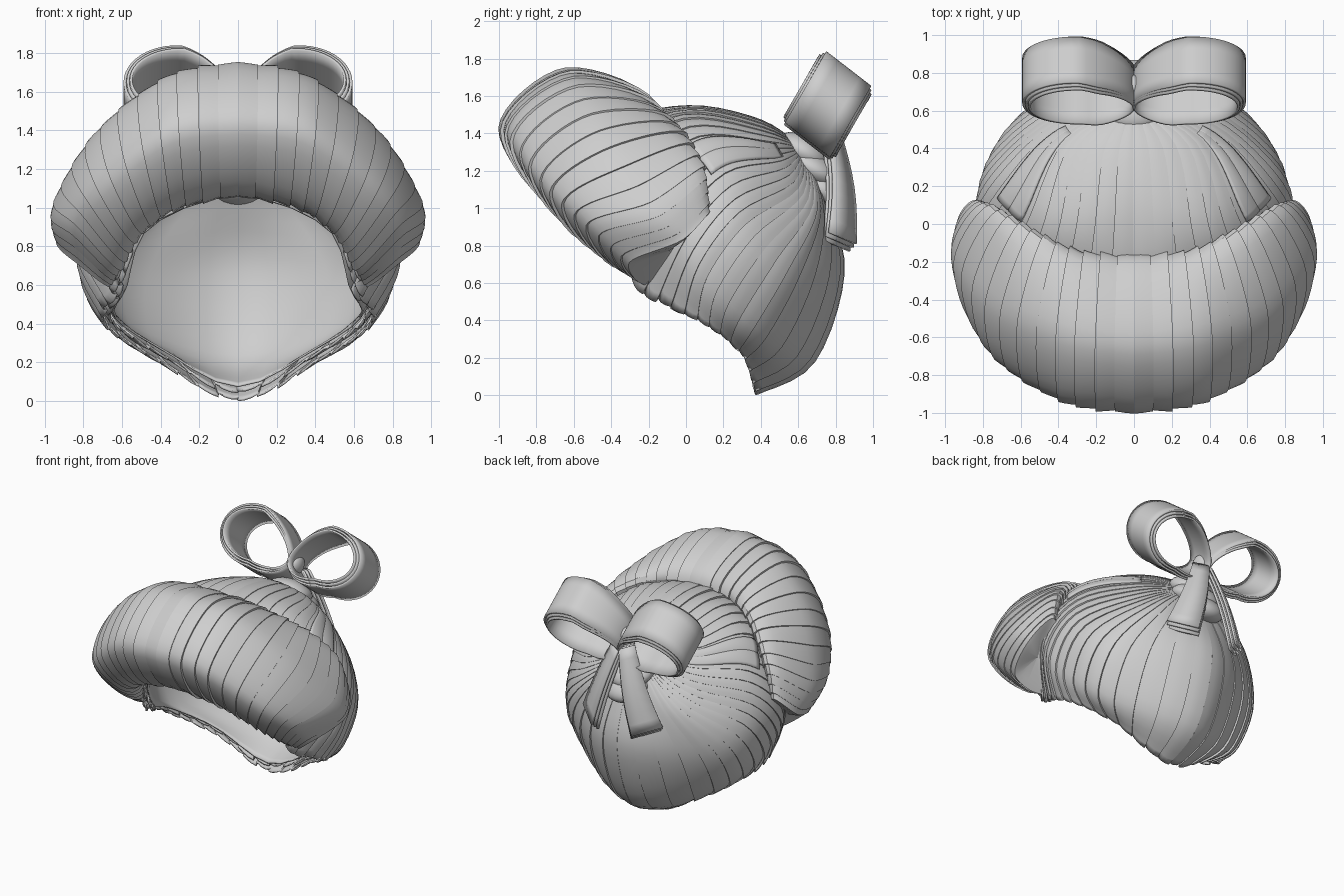
import bpy, bmesh, math, random
from mathutils import Vector

random.seed(4)
if "Cube" in bpy.data.objects:
    bpy.data.objects.remove(bpy.data.objects["Cube"])

grey = bpy.data.materials.new("light grey")
grey.use_nodes = True
grey.diffuse_color = (0.62, 0.62, 0.62, 1)
grey.node_tree.nodes["Principled BSDF"].inputs["Base Color"].default_value = grey.diffuse_color


def finish(obj, thickness=0, mirror=False, angle=32):
    obj.data.materials.append(grey)
    bpy.ops.object.select_all(action='DESELECT')
    bpy.context.view_layer.objects.active = obj
    obj.select_set(True)
    bpy.ops.object.shade_smooth_by_angle(angle=math.radians(angle))
    if thickness:
        mod = obj.modifiers.new("thickness", 'SOLIDIFY')
        mod.thickness, mod.offset = thickness, 0
    if mirror:
        obj.modifiers.new("mirror", 'MIRROR').use_mirror_merge = False
    return obj


def grid(name, rows, close_rows=False, close_cols=False, **kw):
    """Skin a grid of points."""
    bm = bmesh.new()
    vs = [[bm.verts.new(p) for p in r] for r in rows]
    n, m = len(rows), len(rows[0])
    for i in range(n if close_rows else n - 1):
        for j in range(m if close_cols else m - 1):
            a, b = vs[i], vs[(i + 1) % n]
            k = (j + 1) % m
            bm.faces.new((a[j], a[k], b[k], b[j]))
    bmesh.ops.remove_doubles(bm, verts=bm.verts, dist=0.0005)
    bmesh.ops.recalc_face_normals(bm, faces=bm.faces)
    mesh = bpy.data.meshes.new(name)
    bm.to_mesh(mesh)
    bm.free()
    obj = bpy.data.objects.new(name, mesh)
    bpy.context.collection.objects.link(obj)
    return finish(obj, **kw)


def spline(keys, t, closed=False):
    """Smooth curve through the keys, one key per unit of t."""
    n = len(keys)
    i = math.floor(t) if closed else max(0, min(n - 2, math.floor(t)))
    f = t - i
    pick = (lambda k: keys[k % n]) if closed else (lambda k: keys[max(0, min(n - 1, k))])
    a, b, c, d = (pick(i + k) for k in (-1, 0, 1, 2))
    return b + (c - a) * (f / 2) + (a * 2 - b * 5 + c * 4 - d) * (f * f / 2) \
        + (b * 3 - a - c * 3 + d) * (f ** 3 / 2)


# Swept-back hair: meridians from the bun to the face edge, front to nape
centre = Vector((0, 0.2, 0.85))
half = [[Vector((0, 0.62, 1.32))] + [Vector(p) for p in m] for m in (
    [(0, .4, 1.47), (0, .02, 1.545), (0, -.35, 1.45), (0, -.65, 1.08)],
    [(.3, .42, 1.4), (.42, 0, 1.46), (.5, -.3, 1.25), (.5, -.48, .9)],
    [(.4, .5, 1.26), (.68, .2, 1.2), (.8, -.05, .93), (.63, -.24, .56)],
    [(.42, .6, 1.1), (.76, .32, .9), (.8, .12, .62), (.69, .07, .4)],
    [(.34, .71, 1.0), (.58, .58, .66), (.58, .4, .34), (.43, .3, .22)],
    [(0, .75, 1.02), (0, .84, .65), (0, .68, .18), (0, .37, .01)])]
mirrored = [[Vector((-p.x, p.y, p.z)) for p in m] for m in half[4:0:-1]]
meridians = half + mirrored


def cap_point(th, v, size=1.0):
    p = spline([spline(m, v) for m in meridians], th, True)
    return centre + (p - centre) * size


def hair_shell(name, strands, size, step, ragged, thickness):
    rows = []
    for i in range(strands):
        end = 4 + random.uniform(-ragged, ragged * 0.4)
        lift = random.uniform(0.4, 1.2) * step
        for s in (0, 0.33, 0.67, 1):
            th = 10 * (i + s) / strands
            ramp = s if i < strands / 2 else 1 - s
            tip = end + ragged * (0.5 - abs(s - 0.5))
            rows.append([cap_point(th, tip * k / 20, size + lift * (ramp - 0.5) * min(1, k / 12))
                         for k in range(21)])
    return grid(name, rows, close_rows=True, thickness=thickness)


hair_shell("swept_back_hair", 44, 1.0, 0.02, 0.10, 0.012)
hair_shell("under_hair", 36, 0.955, 0.02, 0.14, 0.012)
hair_shell("hair_lining", 12, 0.92, 0.0, 0.0, 0.01)

# Loose locks swept over the sides, tucked under the front roll
for n, (t0, t1) in enumerate([(1.45, 1.7), (1.65, 1.95)]):
    rows = [[cap_point(t0 + (t1 - t0) * i / 6, 0.9 + 1.3 * k / 14,
                       1.0 + 0.024 * math.sin(math.pi * (0.2 + 0.6 * i / 6)) * min(1, k / 5))
             for k in range(15)] for i in range(7)]
    grid(f"loose_lock_{n + 1}", rows, thickness=0.015, mirror=True)

# Rolled front hair: front, outer, back and inner guide points per section
guides = [[Vector(p) for p in line] for line in (
    [(0, -1, 1.43), (.35, -.95, 1.38), (.68, -.76, 1.13), (.84, -.52, .9), (.83, -.3, .71)],
    [(0, -.64, 1.75), (.36, -.59, 1.68), (.73, -.44, 1.39), (.955, -.18, 1.02), (.94, -.02, .83)],
    [(0, -.17, 1.53), (.3, -.14, 1.5), (.55, -.02, 1.4), (.75, .1, 1.2), (.82, .12, .97)],
    [(0, -.68, 1.06), (.3, -.63, 1.0), (.5, -.5, .86), (.6, -.3, .68), (.65, -.17, .6)])]


def roll_section(u, size):
    corners = [spline(g, u) for g in guides]
    c = sum(corners, Vector()) / 4
    return [c + (spline(corners, k / 8, True) - c) * size for k in range(32)]


rows = [roll_section(0, 1.01), roll_section(0.18, 1.012), roll_section(0.36, 1.0)]
locks = 14
for n in range(locks):
    lift = random.uniform(0.02, 0.05)
    for s in (0, 0.3, 0.7, 1):
        u = 0.36 + 3.64 * (n + s) / locks
        rows.append(roll_section(u, 0.985 + lift * s))
rows += [roll_section(4.06, 0.8), roll_section(4.06, 0.01)]
grid("front_roll", rows, close_cols=True, mirror=True)

# Stacked bun under the bow
for n, (y, z, r) in enumerate([(.63, 1.3, .17), (.68, 1.21, .19), (.73, 1.1, .17)]):
    bpy.ops.mesh.primitive_uv_sphere_add(segments=28, ring_count=14, radius=1, location=(0, y, z),
                                         rotation=(math.radians(-30), 0, 0))
    bun = bpy.context.object
    bun.name = f"bun_layer_{n + 1}"
    bun.scale = (r, r * 0.9, 0.09)
    finish(bun)

# Bow loops: nested rounded ribbons, mirrored
across = Vector((0, .79, -.61))
upward = Vector((0, .5, .87))
knot = Vector((0, .72, 1.47))
middle = Vector((0, .76, 1.555))
for n in range(3):
    rows = []
    for k in range(49):
        a = 2 * math.pi * k / 48
        reach = (1 - math.cos(a)) / 2
        fat = 0.225 - 0.018 * n
        p = knot.lerp(middle, min(1, reach * 2)) + Vector(((0.585 - 0.016 * n) * reach, 0, 0))
        p += upward * (fat * math.sin(a) * max(0, math.sin(a / 2)) ** 0.15)
        wide = (0.152 + 0.012 * n) * (0.75 + 0.25 * min(1, reach * 3))
        rows.append([p + across * wide * q for q in (-1, -0.5, 0, 0.5, 1)])
    grid(f"bow_loop_{n + 1}", rows, thickness=0.014, mirror=True)

# Bow tails: layered hanging ribbons turned outward, mirrored
side = Vector((.75, -.62, .27)).normalized()
for n in range(3):
    top, end = Vector((.03, .77, 1.42)), Vector((.24, .82, .84 - 0.02 * n))
    away = Vector((.62, .75, 0)) * (0.022 * (1 - n))
    rows = []
    for k in range(9):
        s = k / 8
        p = top.lerp(end, s) + away + Vector((0, 0.03 * math.sin(math.pi * s), 0))
        rows.append([p + side * (0.06 + 0.055 * s) * q for q in (-1, 0, 1)])
    grid(f"bow_tail_{n + 1}", rows, thickness=0.016, mirror=True)

# Knot of the bow
bpy.ops.mesh.primitive_uv_sphere_add(segments=20, ring_count=12, radius=1, location=knot,
                                     rotation=(math.radians(-35), 0, 0))
bow_knot = bpy.context.object
bow_knot.name = "bow_knot"
bow_knot.scale = (0.045, 0.07, 0.07)
finish(bow_knot)
